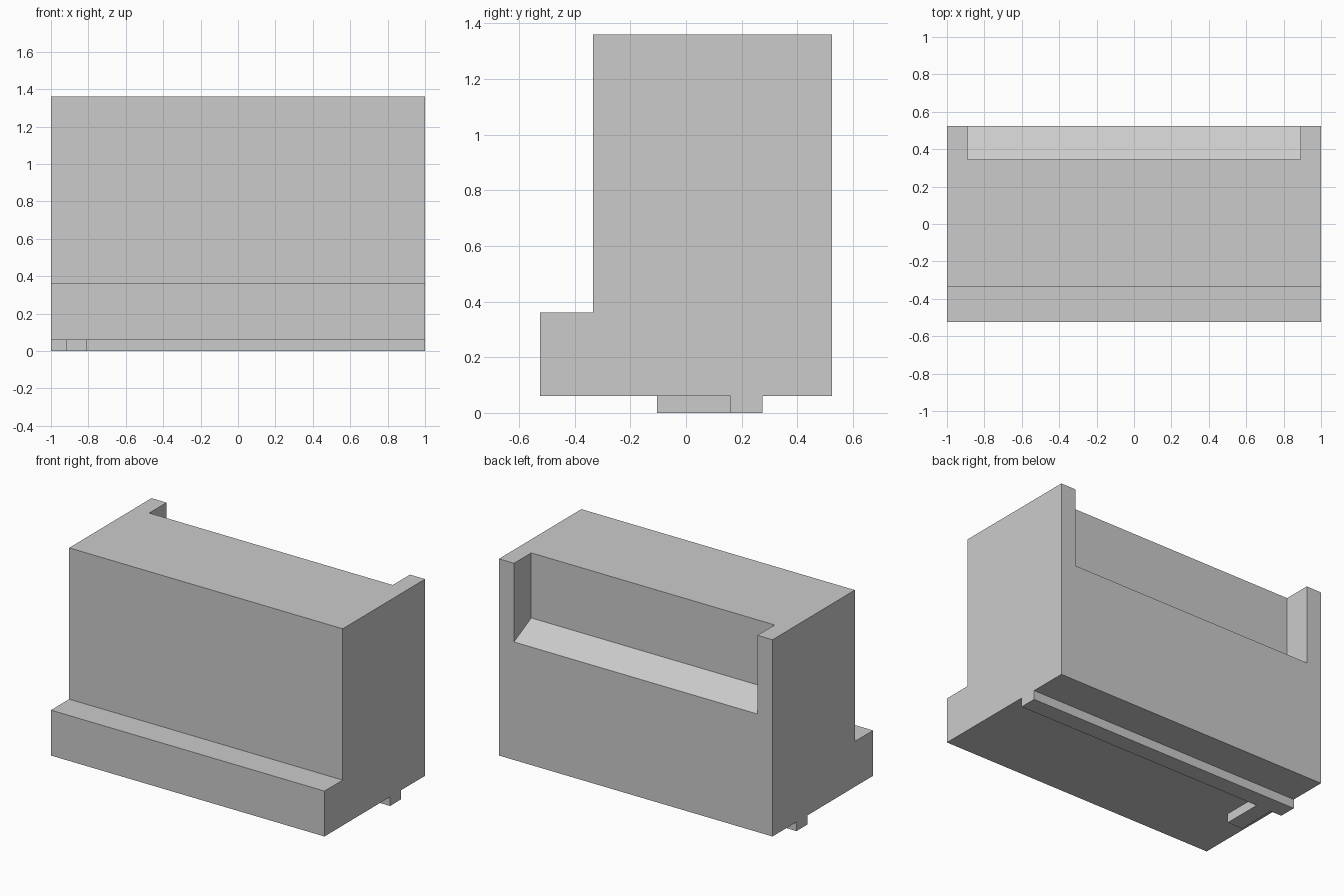
import bpy
import bmesh
from mathutils import Vector

cube = bpy.data.objects.get("Cube")
if cube:
    bpy.data.objects.remove(cube, do_unlink=True)

grey = bpy.data.materials.new("light_grey")
grey.use_nodes = True
grey.diffuse_color = (0.6, 0.6, 0.6, 1)
grey.node_tree.nodes["Principled BSDF"].inputs["Base Color"].default_value = grey.diffuse_color


def prism(name, outline, offset):
    """Closed solid made by sweeping a flat outline along an offset."""
    bm = bmesh.new()
    face = bm.faces.new([bm.verts.new(p) for p in outline])
    swept = bmesh.ops.extrude_face_region(bm, geom=[face], use_keep_orig=True)
    moved = [v for v in swept["geom"] if isinstance(v, bmesh.types.BMVert)]
    bmesh.ops.translate(bm, verts=moved, vec=Vector(offset))
    bmesh.ops.recalc_face_normals(bm, faces=bm.faces)
    mesh = bpy.data.meshes.new(name)
    bm.to_mesh(mesh)
    bm.free()
    mesh.materials.append(grey)
    obj = bpy.data.objects.new(name, mesh)
    bpy.context.collection.objects.link(obj)
    return obj


# Main body: side profile with a front ledge
HALF, BACK, TOP, BASE = 1.0, 0.525, 1.36, 0.06
profile = [(-BACK, BASE), (BACK, BASE), (BACK, TOP),
           (-0.335, TOP), (-0.335, 0.36), (-BACK, 0.36)]
body = prism("body", [(-HALF, y, z) for y, z in profile], (2 * HALF, 0, 0))

# Recess in the upper back, with a floor sloping down to the rear
recess = [(0.345, 0.93), (BACK, 0.84), (BACK + 0.1, 0.79),
          (BACK + 0.1, TOP + 0.1), (0.345, TOP + 0.1)]
cutter = prism("recess_cutter", [(-0.89, y, z) for y, z in recess], (1.78, 0, 0))
cutter.hide_render = True
cutter.hide_set(True)
cut = body.modifiers.new("recess", "BOOLEAN")
cut.operation = "DIFFERENCE"
cut.solver = "EXACT"
cut.object = cutter
bpy.context.view_layer.objects.active = body
bpy.ops.object.modifier_apply(modifier=cut.name)
bpy.data.objects.remove(cutter, do_unlink=True)

# Underside rail with a short tab reaching forward near the right end
rail = [(-HALF, 0.16), (-0.92, 0.16), (-0.92, -0.105), (-0.81, -0.105),
        (-0.81, 0.16), (HALF, 0.16), (HALF, 0.275), (-HALF, 0.275)]
prism("bottom_rail", [(x, y, 0) for x, y in rail], (0, 0, BASE))
